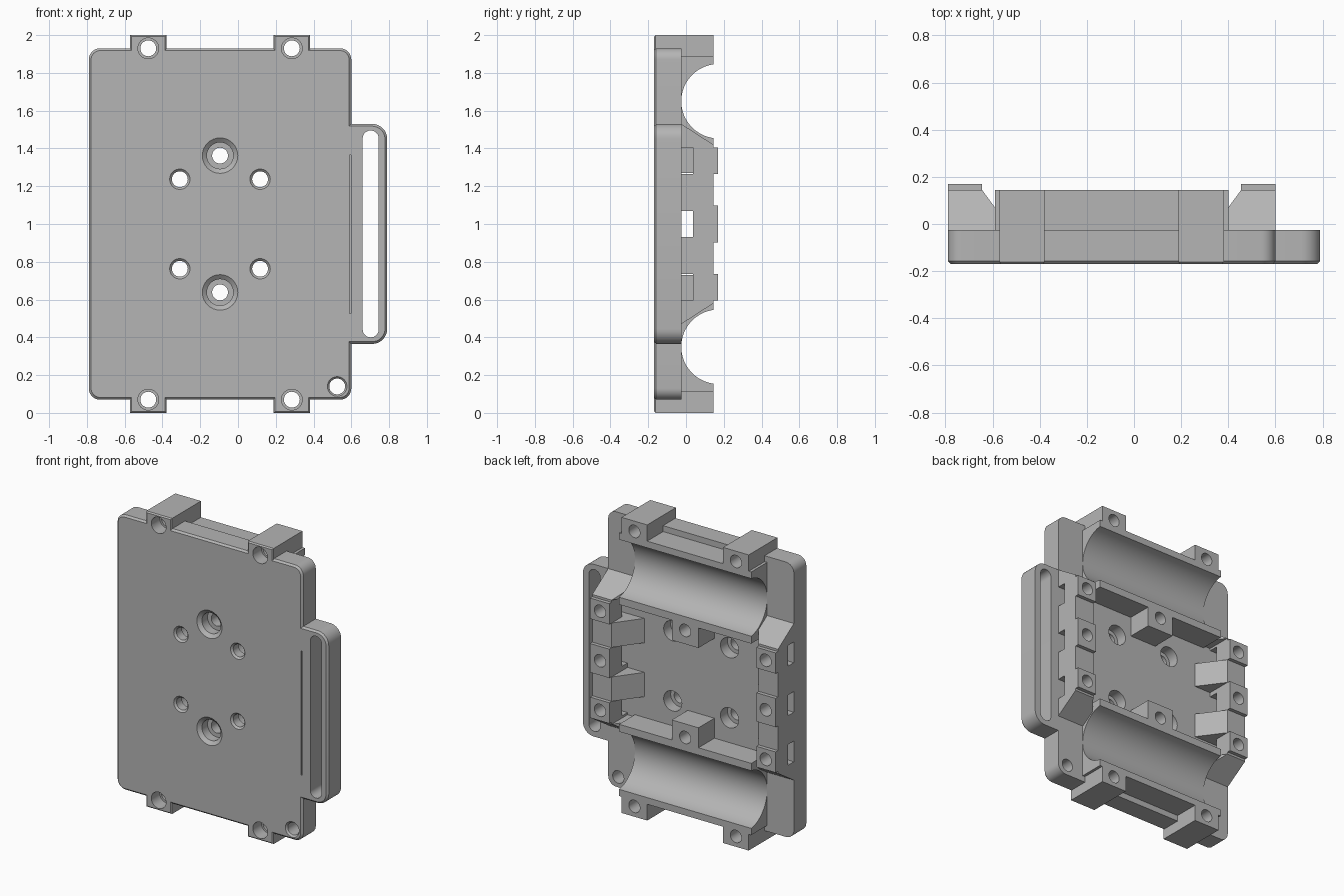
import bpy, bmesh, math
from mathutils import Vector

old = bpy.data.objects.get("Cube")
if old:
    bpy.data.objects.remove(old, do_unlink=True)

mat = bpy.data.materials.new("plain grey")
mat.use_nodes = True
grey = (0.46, 0.46, 0.46, 1)
mat.diffuse_color = grey
mat.node_tree.nodes["Principled BSDF"].inputs["Base Color"].default_value = grey

CX, FRONT, BACK, RIM = -0.095, -0.17, -0.025, 0.145


def finish(bm, name):
    bmesh.ops.recalc_face_normals(bm, faces=bm.faces)
    me = bpy.data.meshes.new(name)
    bm.to_mesh(me)
    bm.free()
    me.materials.append(mat)
    ob = bpy.data.objects.new(name, me)
    bpy.context.collection.objects.link(ob)
    return ob


def prism(name, points, axis, a, b):
    """Extrude a closed outline from a to b along one axis."""
    def place(p, d):
        return {'x': (d, p[0], p[1]), 'y': (p[0], d, p[1]), 'z': (p[0], p[1], d)}[axis]
    bm = bmesh.new()
    lo = [bm.verts.new(place(p, a)) for p in points]
    hi = [bm.verts.new(place(p, b)) for p in points]
    bm.faces.new(lo)
    bm.faces.new(hi)
    n = len(points)
    for i in range(n):
        j = (i + 1) % n
        bm.faces.new((lo[i], lo[j], hi[j], hi[i]))
    return finish(bm, name)


def box(name, x0, x1, y0, y1, z0, z1):
    return prism(name, [(x0, z0), (x1, z0), (x1, z1), (x0, z1)], 'y', y0, y1)


def rounded(x0, x1, z0, z1, r, steps=8):
    pts = []
    corners = [(x1 - r, z1 - r), (x0 + r, z1 - r), (x0 + r, z0 + r), (x1 - r, z0 + r)]
    for k, (cx, cz) in enumerate(corners):
        for i in range(steps + 1):
            t = (k + i / steps) * math.pi / 2
            pts.append((cx + r * math.cos(t), cz + r * math.sin(t)))
    return pts


def lathe_cutter(x, z, profile, n=32):
    """Round cutter along y from (y, radius) steps."""
    bm = bmesh.new()
    rings = [[bm.verts.new((x + r * math.cos(i * math.tau / n), y,
                            z + r * math.sin(i * math.tau / n))) for i in range(n)]
             for y, r in profile]
    bm.faces.new(rings[0])
    bm.faces.new(rings[-1])
    for p, q in zip(rings, rings[1:]):
        for i in range(n):
            j = (i + 1) % n
            bm.faces.new((p[i], p[j], q[j], q[i]))
    return finish(bm, "hole_cutter")


def chamfer_front(ob, width=0.012):
    bm = bmesh.new()
    bm.from_mesh(ob.data)
    edges = [e for e in bm.edges if all(v.co.y < FRONT + 0.001 for v in e.verts)]
    bmesh.ops.bevel(bm, geom=edges, offset=width, segments=1, affect='EDGES')
    bm.to_mesh(ob.data)
    bm.free()


def boolean(ob, tool, op):
    mod = ob.modifiers.new(op.lower(), 'BOOLEAN')
    mod.operation, mod.solver, mod.object = op, 'EXACT', tool
    dg = bpy.context.evaluated_depsgraph_get()
    dg.update()
    me = bpy.data.meshes.new_from_object(ob.evaluated_get(dg))
    ob.modifiers.clear()
    ob.data = me


def bounds(ob):
    vs = [v.co for v in ob.data.vertices]
    return [(min(v[i] for v in vs), max(v[i] for v in vs)) for i in range(3)]


def touches(a, b):
    return all(p[0] < q[1] and q[0] < p[1] for p, q in zip(bounds(a), bounds(b)))


# Base plate and side strap loop
plate = prism("base_plate", rounded(-0.79, 0.6, 0.07, 1.93, 0.06), 'y', FRONT, BACK)
loop = prism("strap_loop", rounded(0.5, 0.79, 0.365, 1.53, 0.08), 'y', FRONT, BACK)
chamfer_front(plate)
chamfer_front(loop)
parts = [plate, loop]
cutters = [prism("slot_cutter", rounded(0.66, 0.745, 0.4, 1.495, 0.042), 'y', -0.3, 0.3),
           box("groove_cutter", 0.59, 0.599, -0.3, -0.15, 0.525, 1.365)]

THROUGH = 0.042
for s, end in ((1, "top"), (-1, "bottom")):
    def zz(a, b):
        return sorted((1 + s * a, 1 + s * b))

    # Cradle with inner lip, centre boss and two end tabs
    parts.append(box(end + "_cradle", -0.59, 0.4, BACK - 0.02, RIM, *zz(0.405, 0.89)))
    parts.append(box(end + "_boss", CX - 0.1, CX + 0.1, BACK - 0.02, RIM, *zz(0.27, 0.42)))
    for side, x in (("right", -0.475), ("left", 0.285)):
        tab = box(f"{end}_{side}_tab", x - 0.096, x + 0.096, FRONT, RIM, *zz(0.835, 1.0))
        chamfer_front(tab, 0.008)
        parts.append(tab)
        cutters.append(lathe_cutter(x, 1 + s * 0.93, [
            (-0.3, 0.055), (-0.08, 0.055), (-0.08, THROUGH), (0.3, THROUGH)]))

    # Half-round trough
    trough = [(0.172 + 0.197 * math.cos(i * math.tau / 64),
               1 + s * 0.65 + 0.197 * math.sin(i * math.tau / 64)) for i in range(64)]
    cutters.append(prism("trough_cutter", trough, 'x', -0.595, 0.405))

    # Large countersunk holes and four small mounting holes
    cutters.append(lathe_cutter(CX, 1 + s * 0.362, [
        (-0.3, 0.094), (FRONT, 0.094), (-0.15, 0.07), (-0.09, 0.07),
        (-0.09, THROUGH), (0.3, THROUGH)]))
    for x in (-0.308, 0.117):
        cutters.append(lathe_cutter(x, 1 + s * 0.237, [
            (-0.3, 0.054), (FRONT, 0.054), (-0.158, THROUGH), (-0.1, THROUGH),
            (-0.1, 0.068), (0.0, 0.068)]))
cutters.append(lathe_cutter(0.525, 0.14, [
    (-0.3, 0.052), (FRONT, 0.052), (-0.158, THROUGH), (0.3, THROUGH)]))

# Side rails: sloped ends, raised screw pads, ramps and nut windows
for m, side in ((1, "left"), (-1, "right")):
    def xx(a, b):
        return sorted((CX + m * a, CX + m * b))

    outline = [(BACK - 0.02, 0.47), (BACK, 0.47), (RIM, 0.58), (RIM, 1.42),
               (BACK, 1.53), (BACK - 0.02, 1.53)]
    parts.append(prism(side + "_rail", outline, 'x', *xx(0.55, 0.695)))
    for k, name in ((-1, "lower"), (0, "middle"), (1, "upper")):
        z = 1 + k * 0.335
        half = 0.0975 if k == 0 else 0.07
        parts.append(box(f"{side}_{name}_pad", *xx(0.55, 0.695), RIM - 0.02, 0.17,
                         z - half, z + half))
        cutters.append(box("window_cutter", *xx(0.53, 0.72), BACK + 0.001, 0.036,
                           z - 0.07, z + 0.07))
        cutters.append(lathe_cutter(CX + m * 0.62, z, [(0.01, THROUGH), (0.3, THROUGH)]))
    ramp = [(CX + m * x, y) for x, y in ((0.425, BACK - 0.02), (0.425, BACK),
                                         (0.55, RIM), (0.56, RIM), (0.56, BACK - 0.02))]
    for name, z0, z1 in (("lower", 0.735, 0.9), ("upper", 1.1, 1.265)):
        parts.append(prism(f"{side}_{name}_ramp", ramp, 'z', z0, z1))
    # Tapered gussets below the sloped rail ends
    for s, name in ((1, "upper"), (-1, "lower")):
        gusset = prism(f"{side}_{name}_gusset", ramp, 'z', *sorted((1 + s * 0.42, 1 + s * 0.54)))
        bm = bmesh.new()
        bm.from_mesh(gusset.data)
        cut = bmesh.ops.bisect_plane(
            bm, geom=bm.verts[:] + bm.edges[:] + bm.faces[:], plane_co=(0, BACK, 1 + s * 0.53),
            plane_no=Vector((0, 0.11, s * 0.17)), clear_outer=True)
        bmesh.ops.holes_fill(bm, edges=[e for e in bm.edges if e.is_boundary])
        bm.to_mesh(gusset.data)
        bm.free()
        parts.append(gusset)

# Merge the body, then cut every opening
body = parts[0]
for part in parts[1:]:
    boolean(body, part, 'UNION')
    bpy.data.objects.remove(part, do_unlink=True)
for cutter in cutters:
    if touches(body, cutter):
        boolean(body, cutter, 'DIFFERENCE')
    bpy.data.objects.remove(cutter, do_unlink=True)
body.name = "mounting_plate_body"

for ob in bpy.context.selected_objects:
    ob.select_set(False)
body.select_set(True)
bpy.context.view_layer.objects.active = body
bpy.ops.object.shade_smooth_by_angle(angle=math.radians(30))
